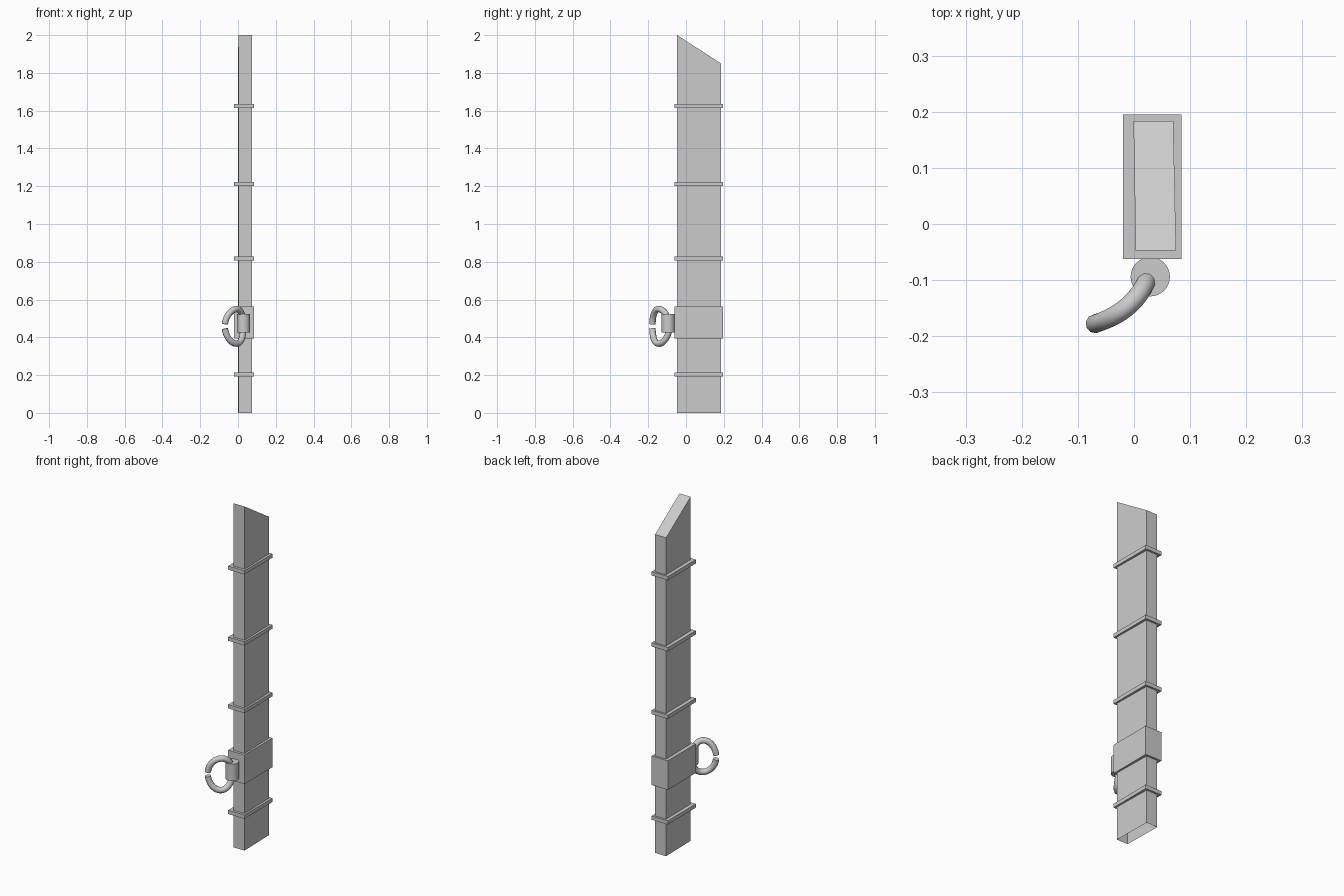
import bpy, bmesh, math
from mathutils import Vector

cube = bpy.data.objects.get("Cube")
if cube:
    bpy.data.objects.remove(cube, do_unlink=True)

grey = bpy.data.materials.new("plain grey")
grey.use_nodes = True
grey.diffuse_color = (0.6, 0.6, 0.6, 1)
grey.node_tree.nodes["Principled BSDF"].inputs["Base Color"].default_value = (0.6, 0.6, 0.6, 1)


def add_object(name, bm):
    bmesh.ops.recalc_face_normals(bm, faces=bm.faces)
    mesh = bpy.data.meshes.new(name)
    bm.to_mesh(mesh)
    bm.free()
    mesh.materials.append(grey)
    obj = bpy.data.objects.new(name, mesh)
    bpy.context.collection.objects.link(obj)
    return obj


def add_box(name, low, high):
    bm = bmesh.new()
    bmesh.ops.create_cube(bm, size=1)
    for v in bm.verts:
        for i in range(3):
            v.co[i] = high[i] if v.co[i] > 0 else low[i]
    return add_object(name, bm)


def smooth(obj, degrees):
    bpy.ops.object.select_all(action='DESELECT')
    obj.select_set(True)
    bpy.context.view_layer.objects.active = obj
    bpy.ops.object.shade_smooth_by_angle(angle=math.radians(degrees))


# Sheath: slightly skewed tube, slanted top, open bottom
outline = [(0.003, -0.047, 2.0), (0.075, -0.047, 2.0),
           (0.07, 0.184, 1.851), (-0.001, 0.184, 1.851)]
bm = bmesh.new()
bottom = [bm.verts.new((x, y, 0)) for x, y, z in outline]
top = [bm.verts.new(p) for p in outline]
for i in range(4):
    j = (i + 1) % 4
    bm.faces.new((bottom[i], bottom[j], top[j], top[i]))
bm.faces.new(top)
add_object("sheath", bm)

# Thin bands and the wide collar
for i, z in enumerate((0.204, 0.818, 1.211, 1.624)):
    add_box(f"band_{i + 1}", (-0.02, -0.062, z - 0.011), (0.085, 0.195, z + 0.011))
add_box("collar", (-0.02, -0.062, 0.395), (0.085, 0.195, 0.564))

# Upright barrel on the front of the collar
bm = bmesh.new()
bmesh.ops.create_cone(bm, cap_ends=True, segments=32, radius1=0.035,
                      radius2=0.035, depth=0.098)
bmesh.ops.translate(bm, vec=(0.029, -0.094, 0.475), verts=bm.verts)
smooth(add_object("barrel", bm), 40)

# Bowed open ring through the barrel
near, far = Vector((0.028, -0.088, 0.458)), Vector((-0.07, -0.178, 0.458))
bow = Vector((0.013, -0.011, 0))
gap, steps, sides, radius = 0.13, 32, 10, 0.017
path = []
for i in range(steps + 1):
    a = -math.pi + gap + i * (2 * math.pi - 2 * gap) / steps
    u = math.cos(a)
    p = far.lerp(near, (u + 1) / 2) + bow * (1 - u * u)
    path.append(p + Vector((0, 0, 0.092 * math.sin(a))))

bm = bmesh.new()
across = (near - far).cross(Vector((0, 0, 1))).normalized()
loops = []
for i, p in enumerate(path):
    along = (path[min(i + 1, steps)] - path[max(i - 1, 0)]).normalized()
    side = (across - along * across.dot(along)).normalized()
    out = along.cross(side)
    loops.append([bm.verts.new(p + radius * (side * math.cos(t) + out * math.sin(t)))
                  for t in (2 * math.pi * k / sides for k in range(sides))])
for a, b in zip(loops, loops[1:]):
    for k in range(sides):
        n = (k + 1) % sides
        bm.faces.new((a[k], a[n], b[n], b[k]))
bm.faces.new(loops[0])
bm.faces.new(loops[-1])
smooth(add_object("open_ring", bm), 50)
